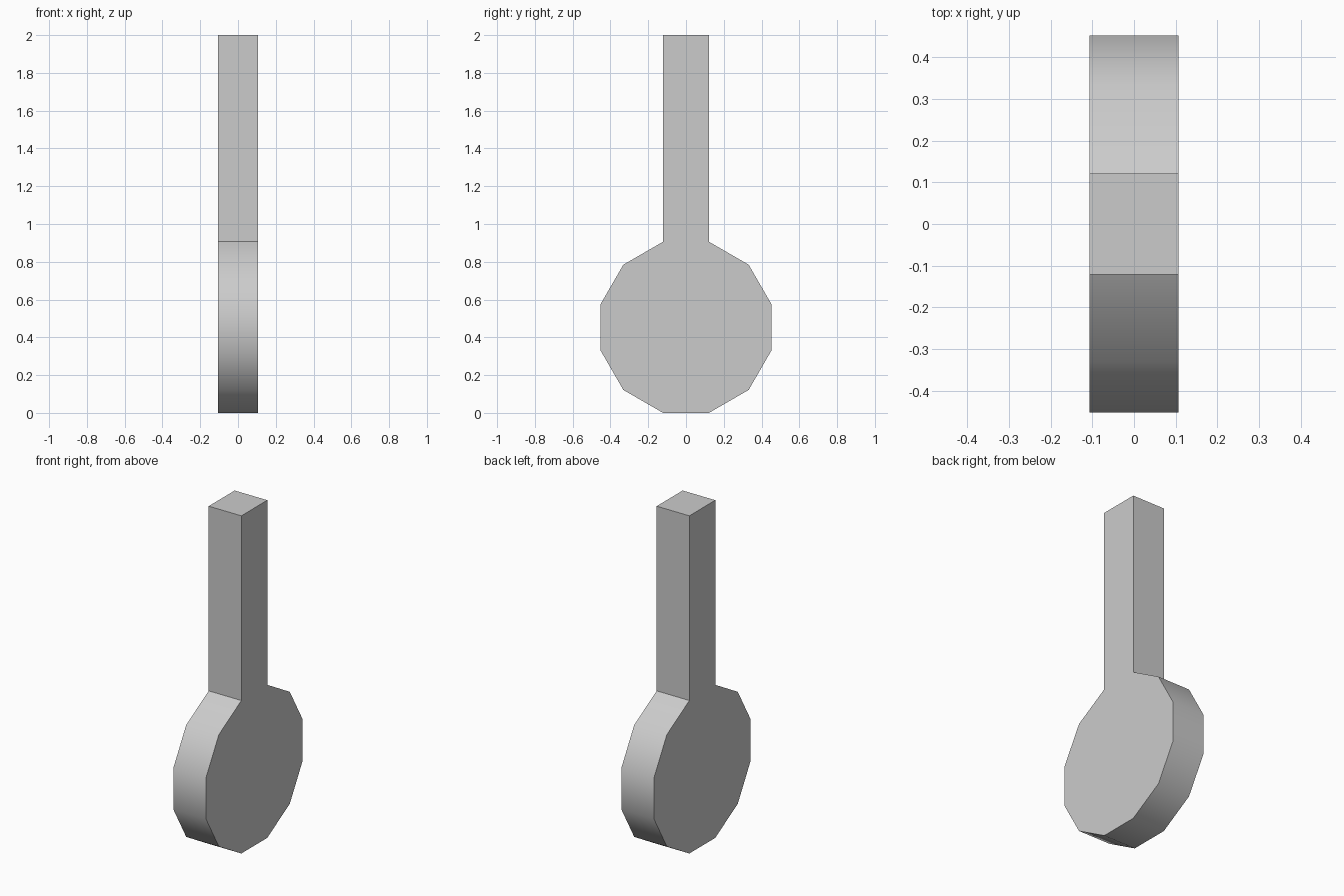
import bpy
import bmesh
from math import sin, cos, pi, radians

# Remove the default cube
cube = bpy.data.objects.get("Cube")
if cube:
    bpy.data.objects.remove(cube, do_unlink=True)

SIDES = 12
RADIUS = 0.469
HALF_THICK = 0.107
HEIGHT = 2.0
CENTRE = RADIUS * cos(pi / SIDES)

# Plain grey material
grey = bpy.data.materials.new("plain_grey")
grey.use_nodes = True
colour = (0.6, 0.6, 0.6, 1)
grey.diffuse_color = colour
grey.node_tree.nodes["Principled BSDF"].inputs["Base Color"].default_value = colour

# Outline: twelve-sided disc, opened at its top side
step = 2 * pi / SIDES
outline = []
for i in range(SIDES):
    a = (i + 0.5) * step
    outline.append((RADIUS * sin(a), CENTRE + RADIUS * cos(a)))

# Handle rises straight up from the open side
half_width = RADIUS * sin(pi / SIDES)
outline += [(-half_width, HEIGHT), (half_width, HEIGHT)]

# Extrude the outline across the thickness
bm = bmesh.new()
face = bm.faces.new([bm.verts.new((-HALF_THICK, y, z)) for y, z in outline])
result = bmesh.ops.extrude_face_region(bm, geom=[face], use_keep_orig=True)
moved = [v for v in result["geom"] if isinstance(v, bmesh.types.BMVert)]
bmesh.ops.translate(bm, verts=moved, vec=(2 * HALF_THICK, 0, 0))
bmesh.ops.recalc_face_normals(bm, faces=bm.faces)
mesh = bpy.data.meshes.new("disc_with_handle")
bm.to_mesh(mesh)
bm.free()
mesh.materials.append(grey)

paddle = bpy.data.objects.new("disc_with_handle", mesh)
bpy.context.collection.objects.link(paddle)

# Smooth rim, sharp flat sides and handle
bpy.ops.object.select_all(action="DESELECT")
paddle.select_set(True)
bpy.context.view_layer.objects.active = paddle
bpy.ops.object.shade_smooth_by_angle(angle=radians(40))
